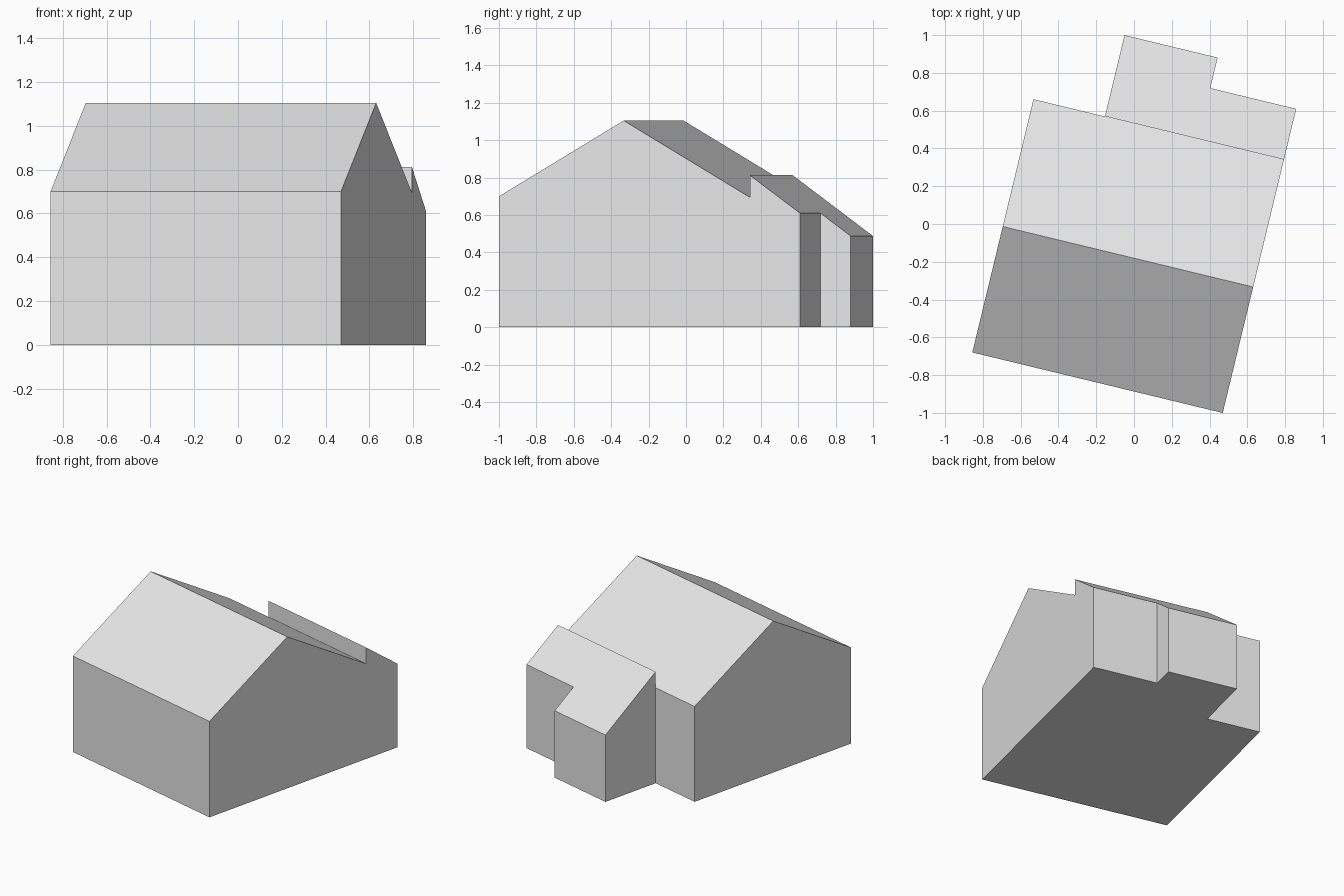
import bpy
import bmesh
from math import radians
from mathutils import Matrix

cube = bpy.data.objects.get("Cube")
if cube:
    bpy.data.objects.remove(cube, do_unlink=True)

# Single plain material
grey = bpy.data.materials.new("plain grey")
grey.use_nodes = True
grey.diffuse_color = (0.8, 0.8, 0.8, 1)
grey.node_tree.nodes["Principled BSDF"].inputs["Base Color"].default_value = grey.diffuse_color


def prism(name, points, sweep):
    """Closed solid made by sweeping a flat outline along a vector."""
    bm = bmesh.new()
    face = bm.faces.new([bm.verts.new(p) for p in points])
    result = bmesh.ops.extrude_face_region(bm, geom=[face], use_keep_orig=True)
    moved = [g for g in result["geom"] if isinstance(g, bmesh.types.BMVert)]
    bmesh.ops.translate(bm, verts=moved, vec=sweep)
    bmesh.ops.recalc_face_normals(bm, faces=bm.faces)
    mesh = bpy.data.meshes.new(name)
    bm.to_mesh(mesh)
    bm.free()
    obj = bpy.data.objects.new(name, mesh)
    bpy.context.collection.objects.link(obj)
    mesh.materials.append(grey)
    return obj


# House dimensions, measured from the front left corner along its own axes
LENGTH, RIDGE, EAVE = 1.364, 0.686, 1.38
RIDGE_Z, STEP_Z = 1.105, 0.813
MAIN_SLOPE, ANNEX_SLOPE = 0.591, 0.736
ANNEX_START, ANNEX_MID = 0.389, 0.896
BACK_SHORT, BACK_LONG = 1.656, 1.822
OVER = 0.3

# Stepped floor plan raised to tall walls
plan = [(0, 0), (LENGTH, 0), (LENGTH, BACK_SHORT), (ANNEX_MID, BACK_SHORT),
        (ANNEX_MID, BACK_LONG), (ANNEX_START, BACK_LONG),
        (ANNEX_START, EAVE - 0.001), (0, EAVE - 0.001)]
house = prism("house", [(u, v, 0) for u, v in plan], (0, 0, 2))

# Gable roof and lean-to roof section, swept along the ridge
far = BACK_LONG + OVER
section = [(-OVER, -OVER), (-OVER, RIDGE_Z - MAIN_SLOPE * (RIDGE + OVER)),
           (RIDGE, RIDGE_Z), (EAVE, RIDGE_Z - MAIN_SLOPE * (EAVE - RIDGE)),
           (EAVE, STEP_Z), (far, STEP_Z - ANNEX_SLOPE * (far - EAVE)),
           (far, -OVER)]
roof_cutter = prism("roof_cutter", [(-OVER, v, z) for v, z in section],
                    (LENGTH + 2 * OVER, 0, 0))
roof_cutter.hide_render = True

# Trim the walls to the roof shape
trim = house.modifiers.new("roof trim", "BOOLEAN")
trim.operation = "INTERSECT"
trim.solver = "EXACT"
trim.object = roof_cutter
bpy.context.view_layer.objects.active = house
house.select_set(True)
bpy.ops.object.modifier_apply(modifier=trim.name)
bpy.data.objects.remove(roof_cutter, do_unlink=True)

# Turn the house on its plot and centre it
house.data.transform(Matrix.Translation((-0.856, -0.68, 0))
                     @ Matrix.Rotation(radians(-13.58), 4, "Z"))
